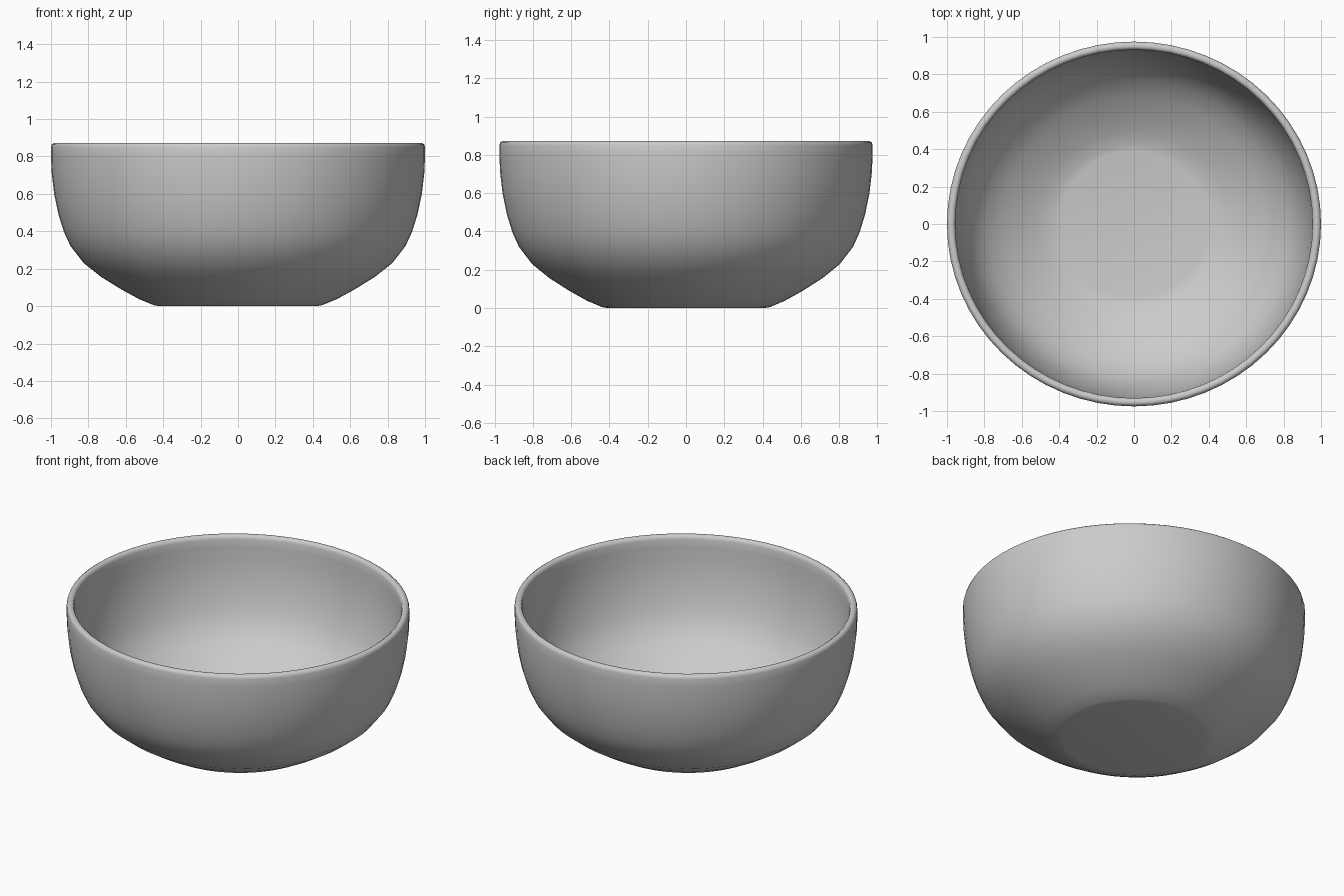
import bpy, bmesh, math

if "Cube" in bpy.data.objects:
    bpy.data.objects.remove(bpy.data.objects["Cube"])

SEGMENTS = 64
Y_SCALE = 0.975

# Bowl cross-section (radius, height): outside from foot to rim, then inside down to the floor
profile = [
    (0.42, 0.0), (0.45, 0.005), (0.53, 0.038), (0.625, 0.09), (0.73, 0.155),
    (0.825, 0.23), (0.895, 0.32), (0.93, 0.395), (0.96, 0.49), (0.983, 0.60),
    (0.996, 0.71), (1.0, 0.80), (1.0, 0.85), (0.996, 0.864), (0.985, 0.872),
    (0.97, 0.872), (0.96, 0.865), (0.955, 0.85),
    (0.954, 0.80), (0.95, 0.71), (0.937, 0.60), (0.915, 0.50), (0.886, 0.41),
    (0.853, 0.34), (0.79, 0.258), (0.70, 0.188), (0.60, 0.126), (0.51, 0.078),
    (0.44, 0.052), (0.40, 0.045),
]

bm = bmesh.new()
rings = []
for r, z in profile:
    rings.append([bm.verts.new((r * math.cos(a), r * Y_SCALE * math.sin(a), z))
                  for a in (2 * math.pi * i / SEGMENTS for i in range(SEGMENTS))])

# Wall
for low, high in zip(rings, rings[1:]):
    for i in range(SEGMENTS):
        j = (i + 1) % SEGMENTS
        bm.faces.new((low[i], low[j], high[j], high[i]))

# Flat underside and inner floor
bm.faces.new(rings[0][::-1])
bm.faces.new(rings[-1])
bmesh.ops.recalc_face_normals(bm, faces=bm.faces)
for f in bm.faces:
    f.smooth = True

mesh = bpy.data.meshes.new("bowl")
bm.to_mesh(mesh)
bm.free()
bowl = bpy.data.objects.new("bowl", mesh)
bpy.context.collection.objects.link(bowl)
